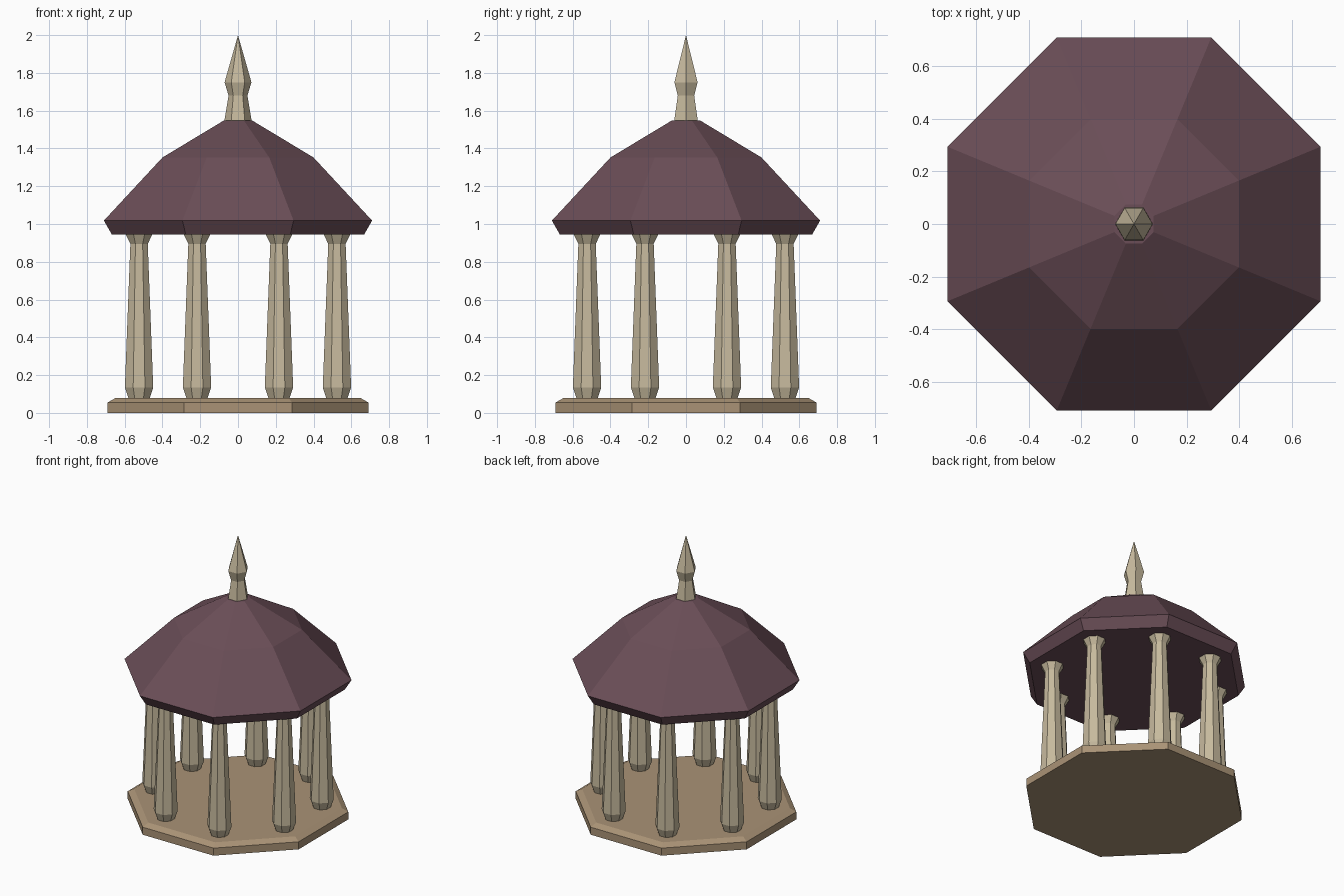
import bpy
import bmesh
from math import cos, sin, pi

if "Cube" in bpy.data.objects:
    bpy.data.objects.remove(bpy.data.objects["Cube"])


def material(name, rgb):
    mat = bpy.data.materials.new(name)
    mat.diffuse_color = (*rgb, 1)
    mat.use_nodes = True
    mat.node_tree.nodes["Principled BSDF"].inputs["Base Color"].default_value = mat.diffuse_color
    return mat


def lathe(name, profile, sides, mat, start=0.0, location=(0, 0, 0)):
    """Flat-sided turned solid from (radius, z) points; radius 0 makes a tip."""
    bm = bmesh.new()
    rings = []
    for r, z in profile:
        n = sides if r > 0 else 1
        rings.append([bm.verts.new((r * cos(start + 2 * pi * i / sides),
                                    r * sin(start + 2 * pi * i / sides), z))
                      for i in range(n)])
    for low, high in zip(rings, rings[1:]):
        for i in range(sides):
            j = (i + 1) % sides
            if len(high) == 1:
                bm.faces.new((low[i], low[j], high[0]))
            else:
                bm.faces.new((low[i], low[j], high[j], high[i]))
    bm.faces.new(rings[0][::-1])
    if len(rings[-1]) > 1:
        bm.faces.new(rings[-1])
    mesh = bpy.data.meshes.new(name)
    bm.to_mesh(mesh)
    bm.free()
    mesh.materials.append(mat)
    obj = bpy.data.objects.new(name, mesh)
    obj.location = location
    bpy.context.collection.objects.link(obj)
    return obj


def octagon(profile):
    """Convert flat-to-centre distances into corner radii."""
    return [(a / cos(pi / 8), z) for a, z in profile]


stone = material("pale_stone", (0.57, 0.49, 0.34))
floor = material("floor_stone", (0.40, 0.29, 0.18))
tiles = material("plum_roof", (0.145, 0.075, 0.095))

# Floor slab with a bevelled top edge
lathe("floor_slab", octagon([(0.69, 0), (0.69, 0.055), (0.65, 0.078)]),
      8, floor, pi / 8)

# Ring of eight tapered columns at the octagon corners
column = octagon([(0.055, 0.075), (0.075, 0.135), (0.046, 0.895), (0.073, 0.95)])
for i in range(8):
    a = pi / 8 + i * pi / 4
    lathe(f"column_{i + 1}", column, 8, stone, pi / 8,
          (0.567 * cos(a), 0.567 * sin(a), 0))

# Two-pitch roof with an undercut eave
lathe("roof", octagon([(0.668, 0.945), (0.71, 1.018), (0.40, 1.352), (0.075, 1.548)]),
      8, tiles, pi / 8)

# Six-sided finial
lathe("finial", [(0.073, 1.54), (0.05, 1.68), (0.071, 1.75), (0, 2.0)], 6, stone)
